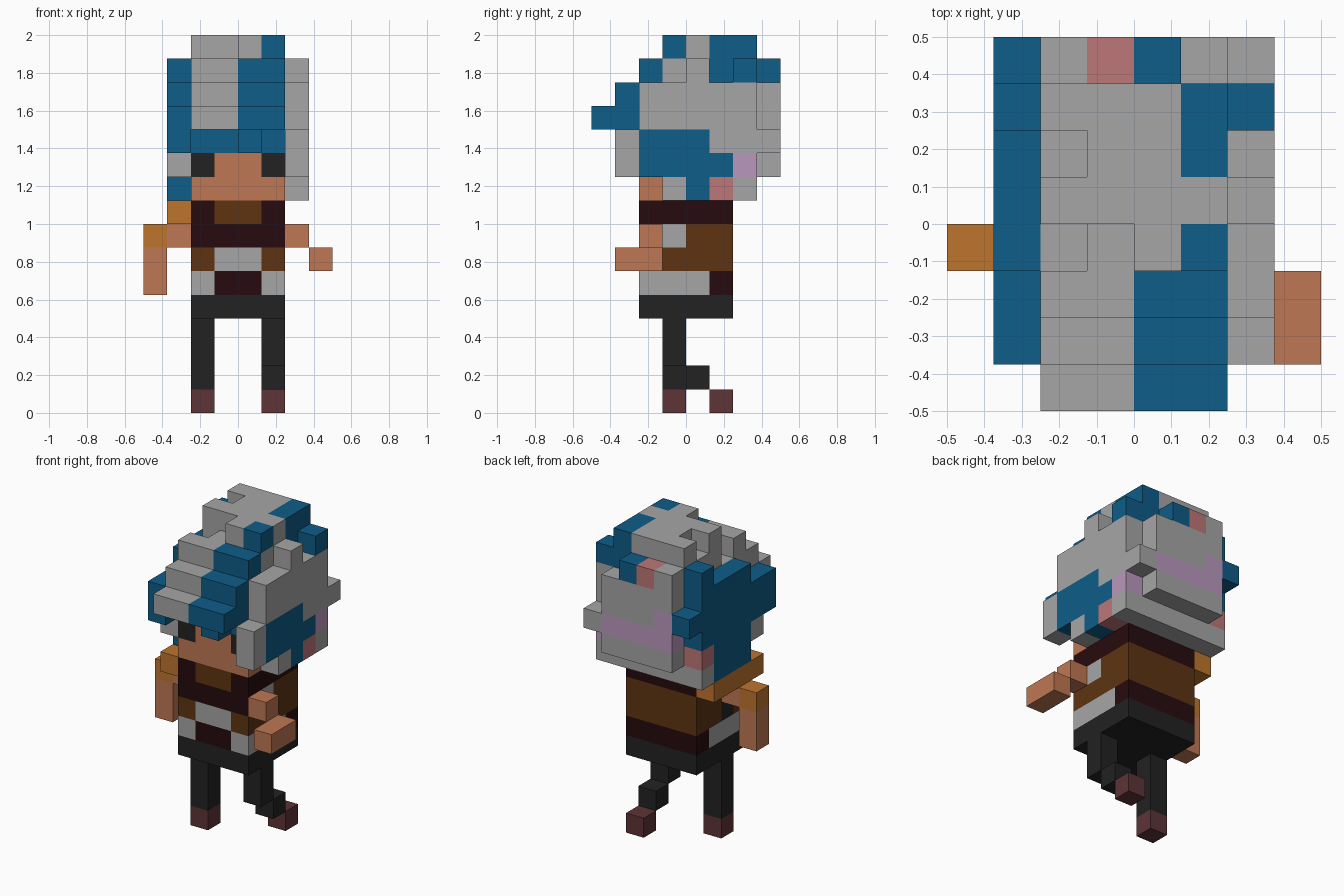
import bpy
import bmesh
from mathutils import Vector

# Remove the default cube
default_cube = bpy.data.objects.get("Cube")
if default_cube:
    bpy.data.objects.remove(default_cube, do_unlink=True)

CELL = 0.125
grid = {}  # cell -> (part, colour)

PALETTE = {
    "grey": "A6A6A6", "blue": "0D5D88", "skin": "BF7753", "orange": "BE752D",
    "brown": "5E3411", "maroon": "260B0E", "black": "222222", "shoe": "5E3336",
    "pink": "BE7778", "lilac": "BA98BE",
}


def linear(code):
    """Turn a hex colour into linear RGBA."""
    values = [int(code[i:i + 2], 16) / 255 for i in (0, 2, 4)]
    return [v / 12.92 if v < 0.04 else ((v + 0.055) / 1.055) ** 2.4 for v in values] + [1.0]


materials = {}
for name, code in PALETTE.items():
    mat = bpy.data.materials.new(name)
    mat.use_nodes = True
    mat.diffuse_color = linear(code)
    mat.node_tree.nodes["Principled BSDF"].inputs["Base Color"].default_value = linear(code)
    materials[name] = mat


def span(v):
    return range(v[0], v[1] + 1) if isinstance(v, tuple) else (v,)


def fill(part, colour, x, y, z):
    """Fill a block of cells; later blocks replace earlier ones."""
    for i in span(x):
        for j in span(y):
            for k in span(z):
                grid[i, j, k] = (part, colour)


def carve(x, y, z):
    grid.pop((x, y, z), None)


# Legs: the right one stands, the left one steps back
fill("right_leg", "black", x=2, y=3, z=(1, 3))
fill("right_shoe", "shoe", x=2, y=3, z=0)
fill("left_leg", "black", x=5, y=3, z=(2, 3))
fill("left_leg", "black", x=5, y=4, z=1)
fill("left_shoe", "shoe", x=5, y=5, z=0)

# Torso: bands of clothing
BODY = (2, 5)
MIDDLE = (3, 4)
for level, colour in enumerate(("black", "maroon", "brown", "brown", "maroon"), start=4):
    fill("torso", colour, x=BODY, y=BODY, z=level)
fill("torso", "grey", x=BODY, y=(2, 4), z=5)
fill("torso", "maroon", x=MIDDLE, y=2, z=5)
fill("torso", "grey", x=MIDDLE, y=2, z=6)
fill("torso", "maroon", x=BODY, y=2, z=7)
fill("torso", "brown", x=MIDDLE, y=2, z=8)
fill("torso", "grey", x=5, y=3, z=7)
fill("torso", "black", x=2, y=3, z=6)

# Arms
fill("shoulder_guard", "orange", x=1, y=BODY, z=8)
fill("right_arm", "skin", x=1, y=3, z=7)
fill("right_arm", "orange", x=0, y=3, z=7)
fill("right_arm", "skin", x=0, y=3, z=(5, 6))
fill("left_arm", "skin", x=6, y=2, z=7)
fill("left_arm", "skin", x=7, y=(1, 2), z=6)

# Head with eyes
fill("head", "skin", x=BODY, y=BODY, z=(9, 10))
for eye in BODY:
    fill("head", "black", x=eye, y=2, z=10)

# Hair: crown stepping back from the fringe
fill("hair", "grey", x=BODY, y=(2, 6), z=11)
for step in range(4):
    fill("hair", "grey", x=BODY, y=(step, 6), z=12 + step)
    if step < 3:
        fill("hair", "blue", x=(4, 5), y=step, z=12 + step)
fill("hair", "blue", x=(4, 5), y=1, z=12)
fill("hair", "blue", x=BODY, y=2, z=11)
fill("hair", "blue", x=4, y=1, z=11)
fill("hair", "blue", x=5, y=3, z=15)
fill("hair", "blue", x=5, y=(5, 6), z=(14, 15))
carve(x=2, y=3, z=15)
carve(x=3, y=3, z=15)
carve(x=2, y=3, z=14)
carve(x=2, y=5, z=15)

# Hair: back panel with a lilac band and nape
fill("hair", "grey", x=BODY, y=(6, 7), z=(10, 13))
fill("hair", "grey", x=2, y=7, z=14)
fill("hair", "pink", x=3, y=7, z=14)
fill("hair", "blue", x=4, y=7, z=14)
fill("hair", "lilac", x=BODY, y=7, z=11)
fill("hair", "lilac", x=2, y=7, z=12)
fill("hair", "grey", x=(1, 6), y=6, z=9)

# Hair: left side
fill("hair", "grey", x=6, y=(2, 6), z=(12, 13))
fill("hair", "grey", x=6, y=4, z=14)
fill("hair", "blue", x=6, y=6, z=14)
fill("hair", "grey", x=6, y=(1, 7), z=11)
fill("hair", "blue", x=6, y=(2, 4), z=11)
fill("hair", "grey", x=6, y=1, z=10)
fill("hair", "blue", x=6, y=BODY, z=10)
fill("hair", "lilac", x=6, y=6, z=10)
fill("hair", "grey", x=6, y=3, z=9)
fill("hair", "blue", x=6, y=4, z=9)
fill("hair", "pink", x=6, y=5, z=9)

# Hair: right side
fill("hair", "blue", x=1, y=(1, 6), z=(11, 12))
fill("hair", "blue", x=1, y=(3, 6), z=13)
fill("hair", "blue", x=1, y=6, z=14)
fill("hair", "blue", x=1, y=7, z=12)
fill("hair", "blue", x=1, y=(3, 5), z=(9, 10))
fill("hair", "grey", x=1, y=2, z=10)
fill("hair", "pink", x=1, y=6, z=10)


def build(part):
    """Skin the exposed sides of one part's cells."""
    bm = bmesh.new()
    used = []
    for cell, (owner, colour) in grid.items():
        if owner != part:
            continue
        if colour not in used:
            used.append(colour)
        centre = Vector(((cell[0] - 3.5), (cell[1] - 3.5), (cell[2] + 0.5))) * CELL
        for axis in range(3):
            for sign in (-1, 1):
                normal = Vector((0, 0, 0))
                normal[axis] = sign
                if tuple(int(c + n) for c, n in zip(cell, normal)) in grid:
                    continue
                side = Vector((0, 0, 0))
                side[(axis + 1) % 3] = 1
                up = normal.cross(side)
                half = CELL / 2
                corners = [normal - side - up, normal + side - up,
                           normal + side + up, normal - side + up]
                face = bm.faces.new([bm.verts.new(centre + c * half) for c in corners])
                face.material_index = used.index(colour)
    bmesh.ops.remove_doubles(bm, verts=bm.verts, dist=CELL / 100)
    mesh = bpy.data.meshes.new(part)
    bm.to_mesh(mesh)
    bm.free()
    for colour in used:
        mesh.materials.append(materials[colour])
    bpy.context.collection.objects.link(bpy.data.objects.new(part, mesh))


for part in sorted({owner for owner, _ in grid.values()}):
    build(part)
